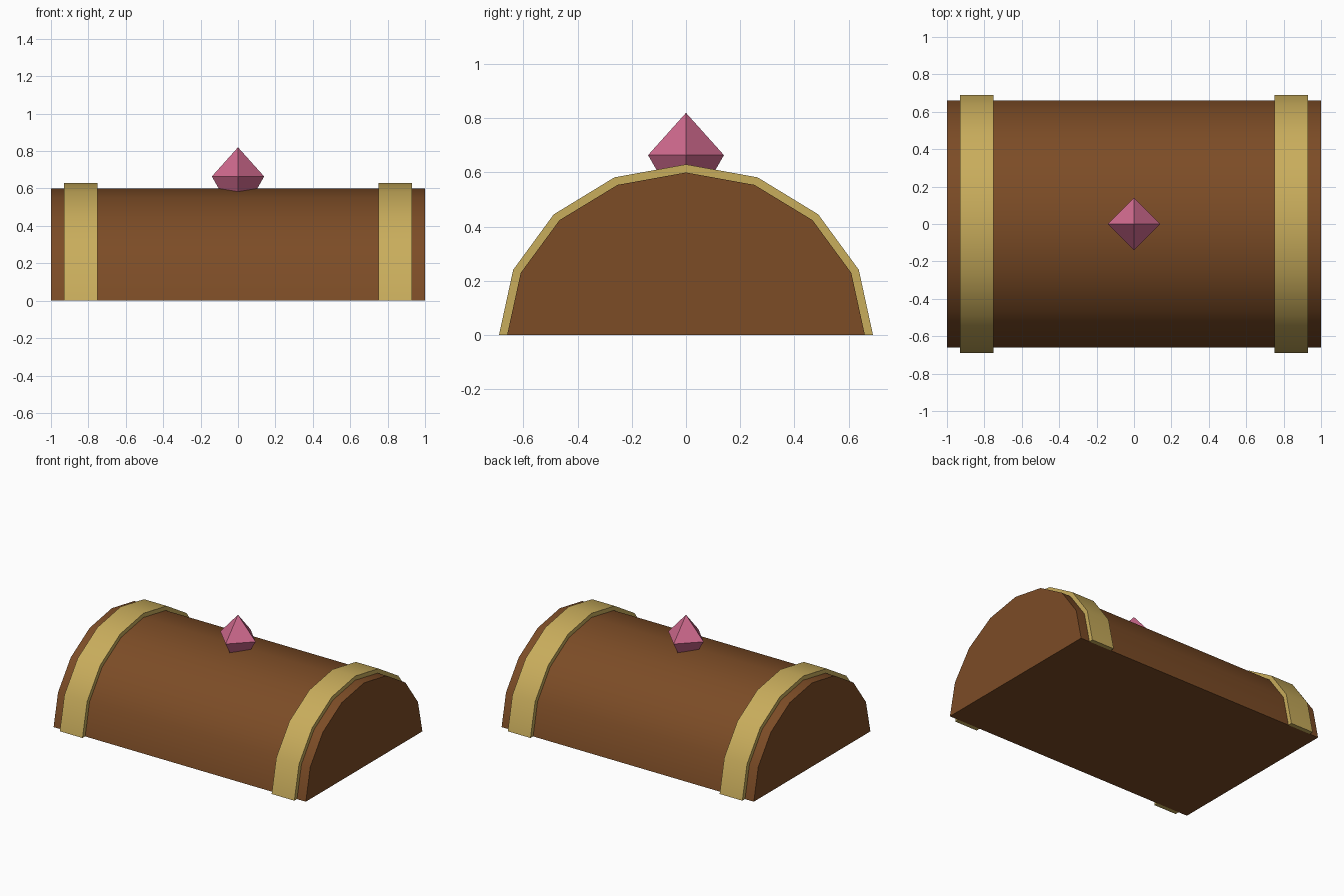
import bpy, bmesh, math

if "Cube" in bpy.data.objects:
    bpy.data.objects.remove(bpy.data.objects["Cube"])


def material(name, hex_colour):
    def lin(c):
        c /= 255
        return c / 12.92 if c <= 0.04045 else ((c + 0.055) / 1.055) ** 2.4
    m = bpy.data.materials.new(name)
    m.diffuse_color = [lin(int(hex_colour[i:i + 2], 16)) for i in (0, 2, 4)] + [1]
    m.use_nodes = True
    m.node_tree.nodes["Principled BSDF"].inputs["Base Color"].default_value = m.diffuse_color
    return m


def arc(ry, rz, n=8):
    return [(ry * math.cos(math.pi * i / n), rz * math.sin(math.pi * i / n))
            for i in range(n + 1)]


def finish(name, bm, mat, smooth):
    bmesh.ops.recalc_face_normals(bm, faces=bm.faces)
    me = bpy.data.meshes.new(name)
    bm.to_mesh(me)
    bm.free()
    me.materials.append(mat)
    ob = bpy.data.objects.new(name, me)
    bpy.context.collection.objects.link(ob)
    if smooth:
        bpy.ops.object.select_all(action='DESELECT')
        ob.select_set(True)
        bpy.context.view_layer.objects.active = ob
        bpy.ops.object.shade_smooth_by_angle(angle=math.radians(40))
    return ob


def extrude_profile(name, points, x0, x1, mat):
    bm = bmesh.new()
    face = bm.faces.new([bm.verts.new((x0, y, z)) for y, z in points])
    ext = bmesh.ops.extrude_face_region(bm, geom=[face], use_keep_orig=True)
    verts = [g for g in ext["geom"] if isinstance(g, bmesh.types.BMVert)]
    bmesh.ops.translate(bm, verts=verts, vec=(x1 - x0, 0, 0))
    return finish(name, bm, mat, True)


wood = material("brown wood", "7C4C26")
gold = material("dull gold", "C9AD5C")
pink = material("pink gem", "D06A8E")

# Domed lid
lid = arc(0.66, 0.60)
extrude_profile("lid", lid, -1.0, 1.0, wood)

# Straps arching over the lid
strap = arc(0.69, 0.63) + lid[::-1]
for side, x in (("left", -0.84), ("right", 0.84)):
    extrude_profile(side + "_strap", strap, x - 0.09, x + 0.09, gold)

# Four-sided gem, set into the crown of the lid
bm = bmesh.new()
rings = [[bm.verts.new((r * math.cos(i * math.pi / 2), r * math.sin(i * math.pi / 2), z))
          for i in range(4)] for r, z in ((0.08, 0.56), (0.14, 0.664))]
tip = bm.verts.new((0, 0, 0.82))
bm.faces.new(rings[0])
for i in range(4):
    j = (i + 1) % 4
    bm.faces.new((rings[0][i], rings[0][j], rings[1][j], rings[1][i]))
    bm.faces.new((rings[1][i], rings[1][j], tip))
finish("gem", bm, pink, False)
